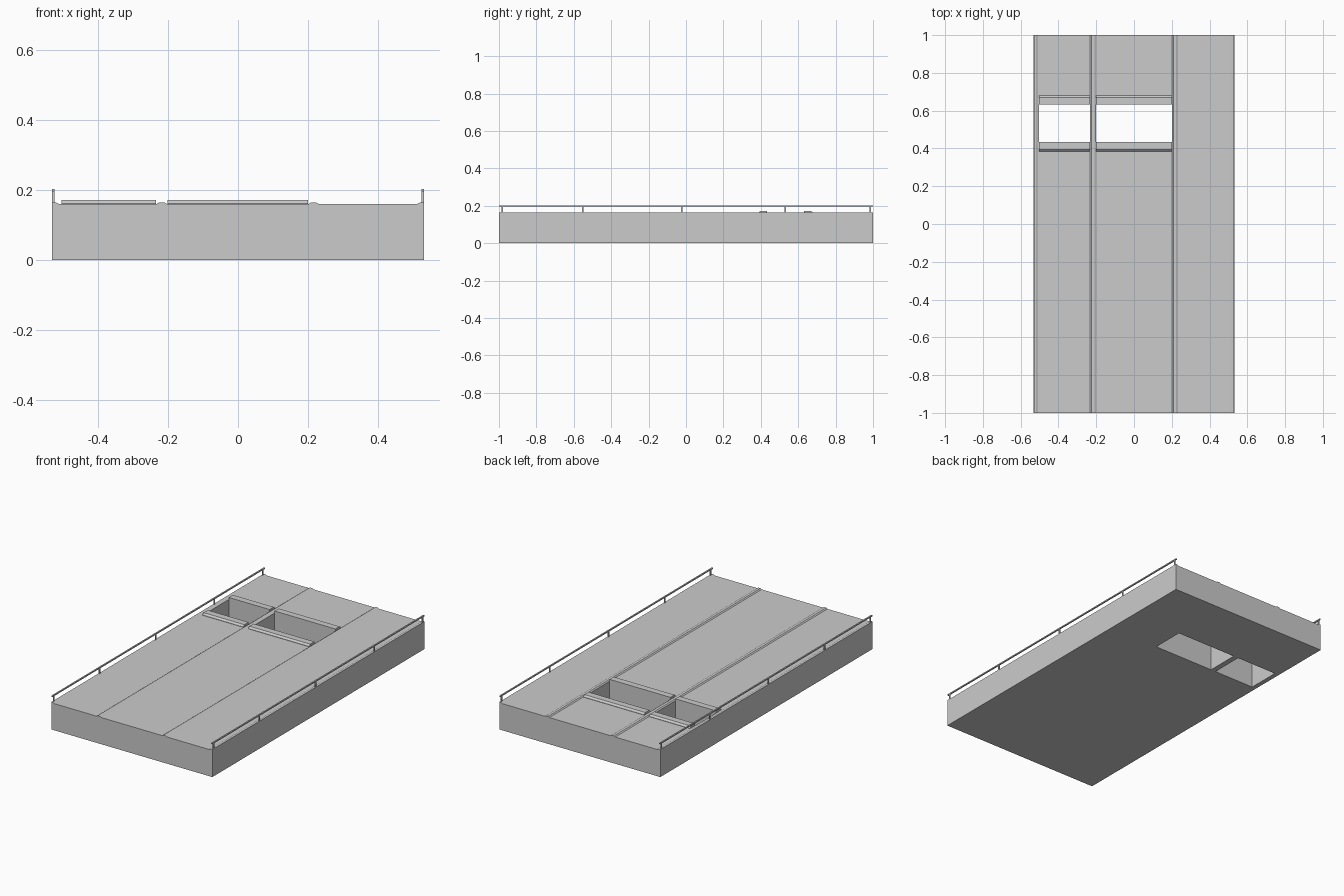
import bpy, bmesh

if "Cube" in bpy.data.objects:
    bpy.data.objects.remove(bpy.data.objects["Cube"])


def extrude_profile(name, pts, axis, a, b):
    """Closed profile swept along x (pts are y,z) or y (pts are x,z)."""
    def place(p, t):
        return (t, p[0], p[1]) if axis == 'x' else (p[0], t, p[1])
    bm = bmesh.new()
    ends = [[bm.verts.new(place(p, t)) for p in pts] for t in (a, b)]
    n = len(pts)
    bm.faces.new(ends[0])
    bm.faces.new(ends[1][::-1])
    for i in range(n):
        j = (i + 1) % n
        bm.faces.new((ends[0][i], ends[1][i], ends[1][j], ends[0][j]))
    bmesh.ops.recalc_face_normals(bm, faces=bm.faces)
    mesh = bpy.data.meshes.new(name)
    bm.to_mesh(mesh)
    bm.free()
    ob = bpy.data.objects.new(name, mesh)
    bpy.context.collection.objects.link(ob)
    return ob


def box(name, x0, x1, y0, y1, z0, z1):
    return extrude_profile(name, [(x0, z0), (x1, z0), (x1, z1), (x0, z1)], 'y', y0, y1)


def curb(x0, x1):
    return [(x0, 0.159), (x0 + 0.007, 0.164), (x1 - 0.009, 0.164), (x1, 0.159)]


# Slab with low dividing curbs and raised edges
W = 0.531
section = [(W, 0), (W, 0.164), (W - 0.012, 0.164), (W - 0.022, 0.159)]
section += curb(0.201, 0.232)[::-1] + curb(-0.233, -0.201)[::-1]
section += [(-W + 0.022, 0.159), (-W + 0.012, 0.164), (-W, 0.164), (-W, 0)]
slab = extrude_profile("slab", section, 'y', -1, 1)

# Two openings through the slab, each with lips in front and behind
Y0, Y1 = 0.434, 0.632
for side, x0, x1 in (("left", -0.503, -0.234), ("right", -0.201, 0.2)):
    cutter = box(side + "_opening_cutter", x0, x1, Y0, Y1, -0.1, 0.3)
    cutter.hide_render = True
    cutter.hide_set(True)
    cut = slab.modifiers.new(side + "_opening", 'BOOLEAN')
    cut.object = cutter
    cut.solver = 'EXACT'
    for end, edge, d in (("front", Y0, -1), ("back", Y1, 1)):
        lip = [(edge, 0.157), (edge, 0.171), (edge + d * 0.039, 0.171),
               (edge + d * 0.049, 0.161), (edge + d * 0.049, 0.157)]
        extrude_profile(f"{side}_{end}_lip", lip, 'x', x0, x1)

# Railings on thin posts along both long edges
for side, s in (("left", -1), ("right", 1)):
    xa, xb = sorted((s * W, s * (W - 0.008)))
    box(side + "_handrail", xa, xb, -1, 1, 0.195, 0.202)
    for i, y in enumerate((-0.983, -0.553, -0.023, 0.53, 0.985)):
        box(f"{side}_post_{i + 1}", xa + 0.001, xb - 0.001, y - 0.004, y + 0.004, 0.16, 0.197)
